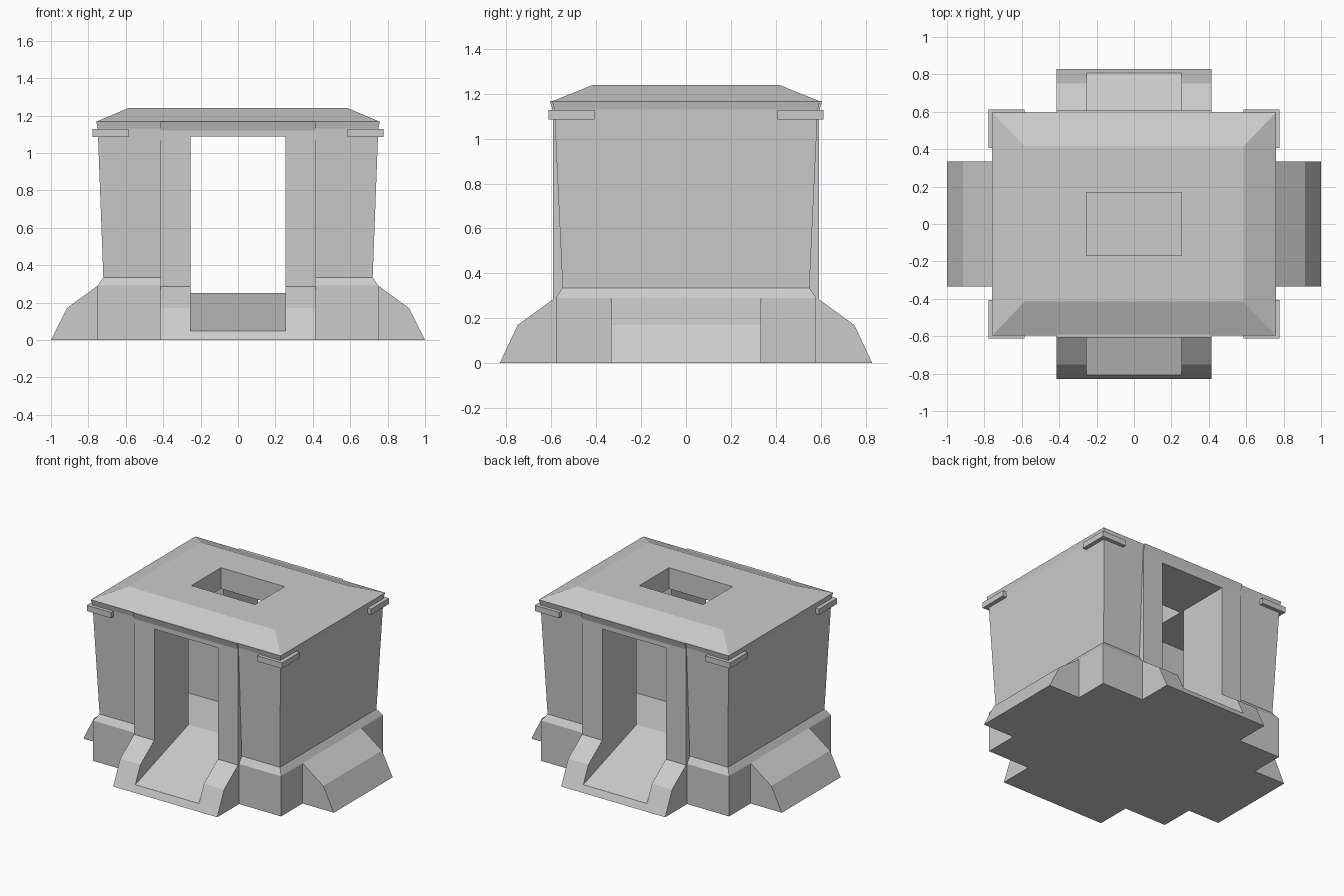
import bpy, bmesh

if "Cube" in bpy.data.objects:
    bpy.data.objects.remove(bpy.data.objects["Cube"])


def make(name, bm):
    bmesh.ops.recalc_face_normals(bm, faces=bm.faces)
    me = bpy.data.meshes.new(name)
    bm.to_mesh(me)
    bm.free()
    ob = bpy.data.objects.new(name, me)
    bpy.context.collection.objects.link(ob)
    return ob


def loft(name, rings):
    """Stack of rectangles given as (half x, half y, z)."""
    bm = bmesh.new()
    loops = [[bm.verts.new((sx * x, sy * y, z))
              for sx, sy in ((-1, -1), (1, -1), (1, 1), (-1, 1))] for x, y, z in rings]
    for a, b in zip(loops, loops[1:]):
        for i in range(4):
            j = (i + 1) % 4
            bm.faces.new((a[i], a[j], b[j], b[i]))
    bm.faces.new(loops[0][::-1])
    bm.faces.new(loops[-1])
    return make(name, bm)


def prism(name, half, axis, start, end):
    """Extrude a profile along an axis; 'half' is mirrored on x and y if symmetric."""
    place = {'x': lambda u, v, t: (t, u, v),
             'y': lambda u, v, t: (u, t, v),
             'z': lambda u, v, t: (u, v, t)}[axis]
    bm = bmesh.new()
    face = bm.faces.new([bm.verts.new(place(u, v, start)) for u, v in half])
    ext = bmesh.ops.extrude_face_region(bm, geom=[face])
    shift = place(0, 0, end - start)
    bmesh.ops.translate(bm, vec=shift,
                        verts=[g for g in ext['geom'] if isinstance(g, bmesh.types.BMVert)])
    return make(name, bm)


def mirrored(half):
    return half + [(-u, v) for u, v in reversed(half)]


def boolean(target, tool, operation):
    mod = target.modifiers.new(operation, 'BOOLEAN')
    mod.operation, mod.solver, mod.object = operation, 'EXACT', tool
    bpy.context.view_layer.objects.active = target
    bpy.ops.object.modifier_apply(modifier=mod.name)
    bpy.data.objects.remove(tool, do_unlink=True)


# Main block: plinth, flared walls, eave and bevelled roof
shell = loft("bunker_shell", [(.75, .58, 0), (.75, .58, .29), (.72, .55, .335),
                              (.75, .587, 1.13), (.758, .596, 1.167), (.585, .415, 1.24)])

# Buttress skirts on the four sides, and the door frames front and back
side_skirt = prism("side_skirt", mirrored([(1.0, 0), (.915, .17), (.75, .29), (.70, .326)]),
                   'y', -.335, .335)
door_skirt = prism("door_skirt", mirrored([(.83, 0), (.75, .17), (.585, .29), (.54, .323)]),
                   'x', -.415, .415)
door_frame = prism("door_frame", mirrored([(.592, .1), (.592, 1.12), (.607, 1.169)]),
                   'x', -.4151, .4151)
for part in (side_skirt, door_skirt, door_frame):
    boolean(shell, part, 'UNION')

# Through passage with ramps, inner chamber and roof hatch
passage = prism("passage", mirrored([(.95, 0), (.2, .25)])[:2] + [(-.2, .25), (-.95, 0),
                (-.95, 1.088), (.95, 1.088)], 'x', -.254, .254)
chamber = loft("chamber", [(.6, .2, .25), (.6, .2, 1.088)])
hatch = loft("hatch", [(.254, .169, 1.0), (.254, .169, 1.4)])
for cutter in (passage, chamber, hatch):
    boolean(shell, cutter, 'DIFFERENCE')

# L-shaped corner brackets under the eave
for sx in (-1, 1):
    for sy in (-1, 1):
        outline = [(.778, .612), (.585, .612), (.585, .56), (.72, .56), (.72, .407), (.778, .407)]
        prism("corner_bracket", [(sx * x, sy * y) for x, y in outline], 'z', 1.086, 1.127)
